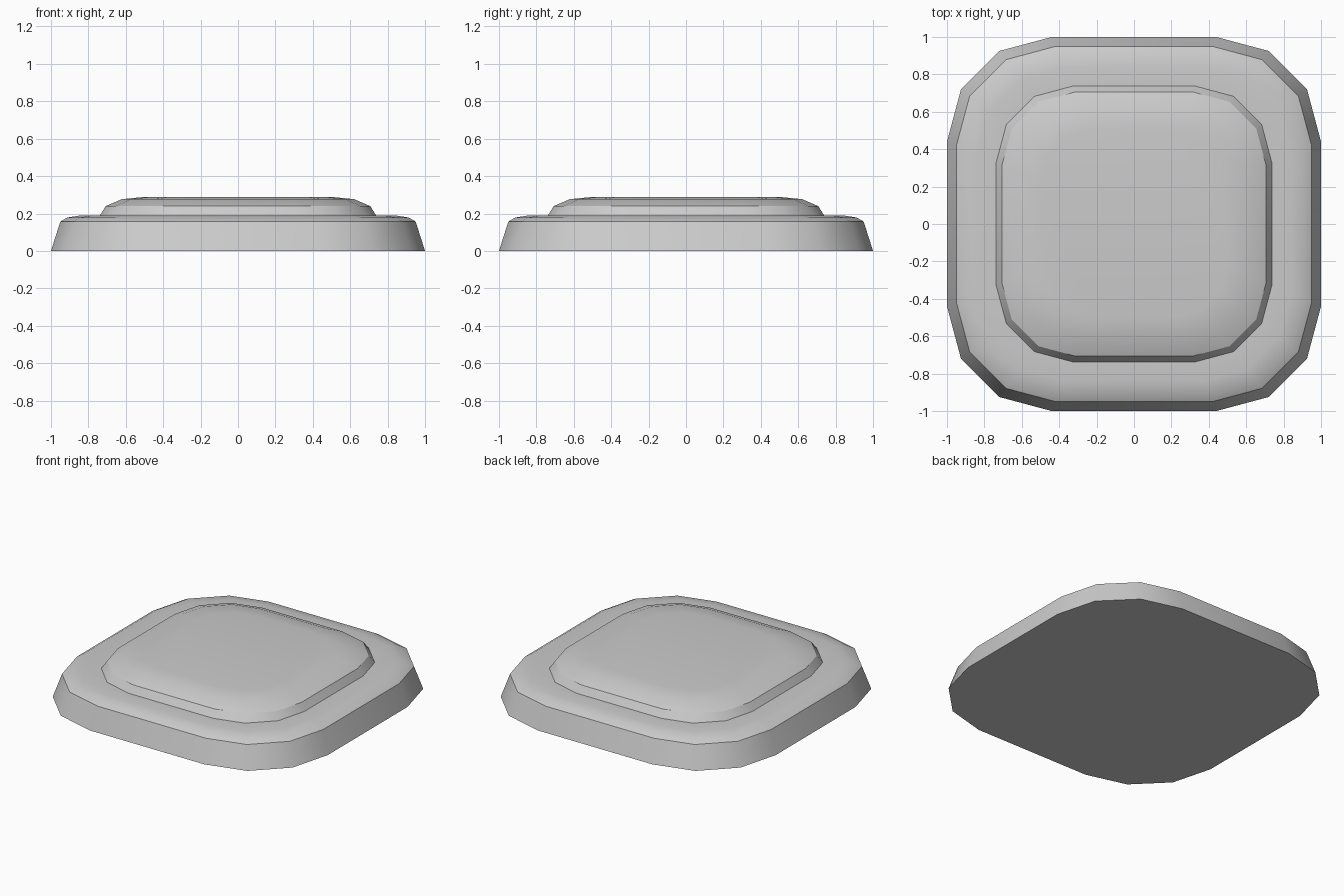
import bpy, bmesh, math

if "Cube" in bpy.data.objects:
    bpy.data.objects.remove(bpy.data.objects["Cube"])

# Rounded-square outline: one corner, turned four times (16 sides)
corner = [(1.0, 0.44), (0.925, 0.72), (0.72, 0.925), (0.44, 1.0)]
outline = []
for q in range(4):
    c, s = round(math.cos(q * math.pi / 2)), round(math.sin(q * math.pi / 2))
    outline += [(x * c - y * s, x * s + y * c) for x, y in corner]

# Stepped profile (scale, height): lower slab, ledge, upper slab
profile = [(1.0, 0.0), (0.95, 0.157), (0.912, 0.179), (0.84, 0.19),
           (0.738, 0.19), (0.707, 0.24), (0.62, 0.277), (0.50, 0.289)]

bm = bmesh.new()
rings = [[bm.verts.new((x * k, y * k, z)) for x, y in outline] for k, z in profile]
n = len(outline)
for a, b in zip(rings, rings[1:]):
    for i in range(n):
        j = (i + 1) % n
        bm.faces.new((a[i], a[j], b[j], b[i]))
# Bottom and top caps
bm.faces.new(rings[0][::-1])
bm.faces.new(rings[-1])
bmesh.ops.recalc_face_normals(bm, faces=bm.faces[:])

mesh = bpy.data.meshes.new("stepped_base")
bm.to_mesh(mesh)
bm.free()
base = bpy.data.objects.new("stepped_base", mesh)
bpy.context.collection.objects.link(base)

# Smooth corners, crisp steps
bpy.context.view_layer.objects.active = base
base.select_set(True)
bpy.ops.object.shade_smooth_by_angle(angle=math.radians(33))
